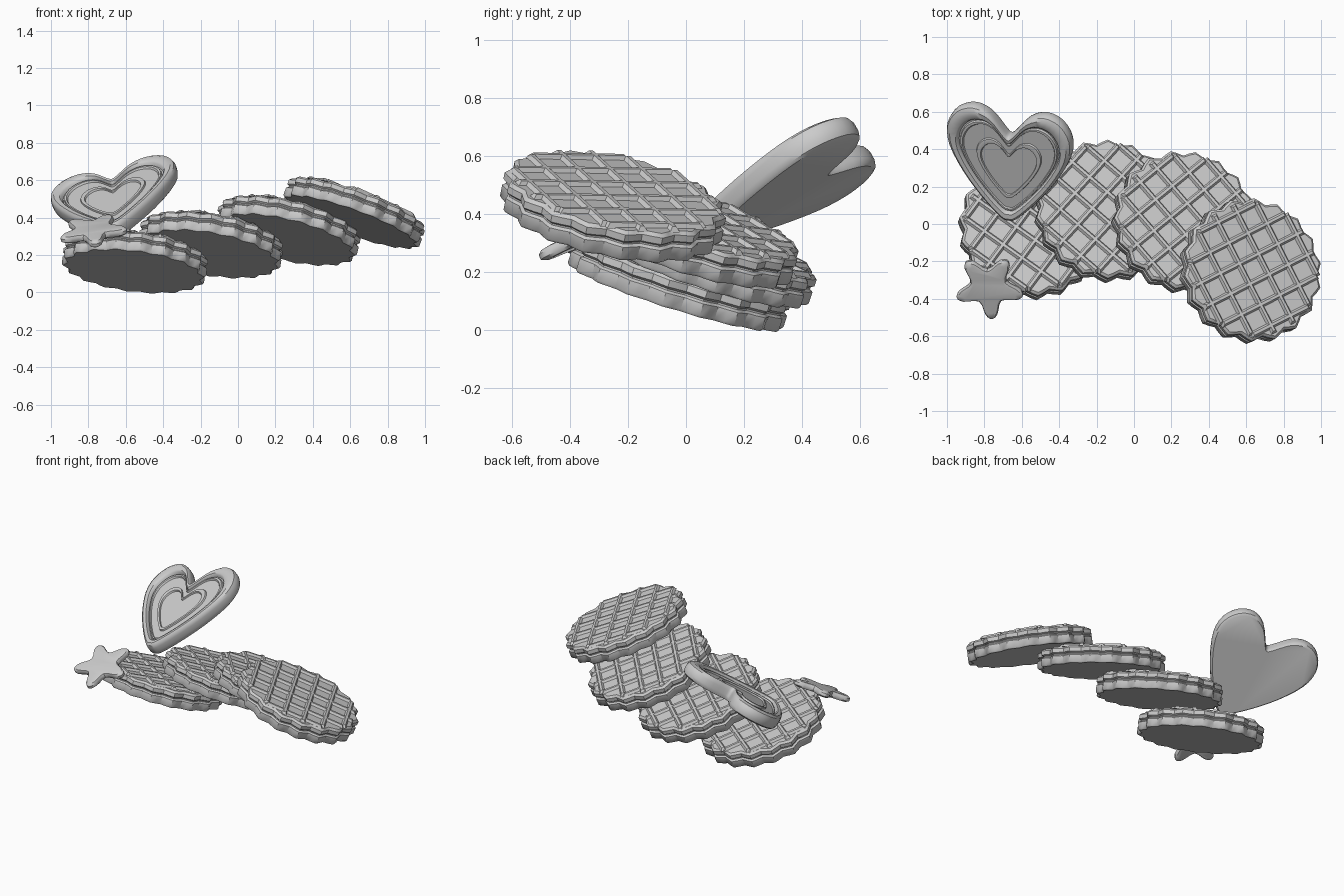
import bpy, bmesh, math
from mathutils import Vector, Matrix

cube = bpy.data.objects.get("Cube")
if cube:
    bpy.data.objects.remove(cube, do_unlink=True)

grey = bpy.data.materials.new("light_grey")
grey.use_nodes = True
COLOUR = (0.6, 0.6, 0.6, 1)
grey.diffuse_color = COLOUR
grey.node_tree.nodes["Principled BSDF"].inputs["Base Color"].default_value = COLOUR


def tilted(centre, slope_x, slope_y, turn=0):
    """Frame lying on a plane with the given slopes, turned about its normal."""
    n = Vector((-slope_x, -slope_y, 1)).normalized()
    y = Vector((0, 1, slope_y)).normalized()
    x = y.cross(n)
    frame = Matrix((x, y, n)).transposed().to_4x4()
    return Matrix.Translation(centre) @ frame @ Matrix.Rotation(math.radians(turn), 4, 'Z')


def loft(bm, outline, profile, drop=0):
    """Stack scaled copies of an outline: profile holds (scale, z) pairs."""
    rings = [[bm.verts.new((x * s, y * s - drop * (1 - s), z)) for x, y in outline]
             for s, z in profile]
    for low, high in zip(rings, rings[1:]):
        for i in range(len(outline)):
            j = (i + 1) % len(outline)
            bm.faces.new((low[i], low[j], high[j], high[i]))
    bm.faces.new(rings[0][::-1])
    bm.faces.new(rings[-1])


def smooth_loop(points, steps):
    """Closed Catmull-Rom curve through the points."""
    pts = [Vector(p) for p in points]
    loop = []
    for i, b in enumerate(pts):
        a, c, d = pts[i - 1], pts[(i + 1) % len(pts)], pts[(i + 2) % len(pts)]
        for k in range(steps):
            t = k / steps
            loop.append(0.5 * (2 * b + (c - a) * t + (2 * a - 5 * b + 4 * c - d) * t ** 2
                               + (3 * b - a - 3 * c + d) * t ** 3))
    return loop


def finish(bm, name, matrix, angle=35):
    bmesh.ops.recalc_face_normals(bm, faces=bm.faces)
    mesh = bpy.data.meshes.new(name)
    bm.to_mesh(mesh)
    bm.free()
    mesh.materials.append(grey)
    obj = bpy.data.objects.new(name, mesh)
    bpy.context.collection.objects.link(obj)
    obj.matrix_world = matrix
    bpy.ops.object.select_all(action='DESELECT')
    obj.select_set(True)
    bpy.context.view_layer.objects.active = obj
    bpy.ops.object.shade_smooth_by_angle(angle=math.radians(angle))


def ridge(bm, offset, along_y, radius, z, half=0.019, height=0.017):
    """Raised bar with sloping sides, cut to the round biscuit."""
    reach = math.sqrt(radius ** 2 - offset ** 2)
    section = ((-half, 0), (-half * 0.4, height), (half * 0.4, height), (half, 0))
    ends = []
    for side in (-1, 1):
        ring = []
        for w, h in section:
            u, v = side * (reach - h * 0.8), offset + w
            ring.append(bm.verts.new((v, u, z + h) if along_y else (u, v, z + h)))
        ends.append(ring)
    for i in range(4):
        j = (i + 1) % 4
        bm.faces.new((ends[0][i], ends[0][j], ends[1][j], ends[1][i]))
    bm.faces.new(ends[0])
    bm.faces.new(ends[1])


# Wafer biscuits: two scalloped layers with a groove between, waffle ridges on top
LOBES, RADIUS = 18, 0.376
wafer_outline = []
for i in range(LOBES * 4):
    a = math.tau * i / (LOBES * 4)
    r = RADIUS + 0.014 * math.cos(LOBES * a)
    wafer_outline.append((r * math.cos(a), r * math.sin(a)))
wafer_profile = [(0.98, -0.062), (1, -0.053), (1, -0.012), (0.97, -0.004),
                 (0.97, 0.002), (1, 0.01), (1, 0.034), (0.965, 0.046)]


def wafer(name, centre, slope_x, slope_y, turn):
    bm = bmesh.new()
    loft(bm, wafer_outline, wafer_profile)
    for k in range(-3, 3):
        for along_y in (False, True):
            ridge(bm, (k + 0.5) * 0.124, along_y, RADIUS * 0.965, 0.043)
    finish(bm, name, tilted(centre, slope_x, slope_y, turn), 40)


wafer("wafer_1", (-0.55, -0.02, 0.172), -0.12, -0.31, 55)
wafer("wafer_2", (-0.145, 0.07, 0.264), -0.17, -0.33, 50)
wafer("wafer_3", (0.268, 0.01, 0.340), -0.24, -0.32, 42)
wafer("wafer_4", (0.624, -0.25, 0.434), -0.36, -0.20, 29)

# Heart plaque: rounded rim, sunken face and two raised heart outlines
half_heart = [(0.03, 0.19), (0.11, 0.285), (0.2, 0.32), (0.29, 0.285), (0.345, 0.19),
              (0.335, 0.07), (0.255, -0.085), (0.15, -0.225), (0.045, -0.335)]
heart_outline = smooth_loop(
    [(0, 0.165)] + half_heart + [(0, -0.35)] + [(-x, y) for x, y in reversed(half_heart)], 3)
bm = bmesh.new()
loft(bm, heart_outline, [
    (0.95, -0.045), (0.985, -0.036), (1, -0.018), (1, 0.015), (0.98, 0.034), (0.93, 0.045),
    (0.84, 0.042), (0.815, 0.034), (0.80, 0.018), (0.78, 0.018), (0.77, 0.03),
    (0.74, 0.03), (0.725, 0.02), (0.52, 0.02), (0.51, 0.03), (0.48, 0.032),
    (0.45, 0.03), (0.44, 0.02)], drop=0.06)
finish(bm, "heart_plaque", tilted((-0.662, 0.335, 0.497), 0.34, 0.56))

# Small star with rounded points
star_corners = []
for k in range(5):
    base = math.radians(275 + 72 * k)
    for step, r in ((-36, 0.102), (-11, 0.165), (0, 0.187), (11, 0.165)):
        a = base + math.radians(step)
        star_corners.append((r * math.cos(a), r * math.sin(a)))
bm = bmesh.new()
loft(bm, smooth_loop(star_corners, 3),
     [(0.9, -0.02), (1, -0.01), (1, 0.008), (0.93, 0.019), (0.8, 0.022)])
finish(bm, "star", tilted((-0.775, -0.335, 0.328), 0.12, 0.46))
